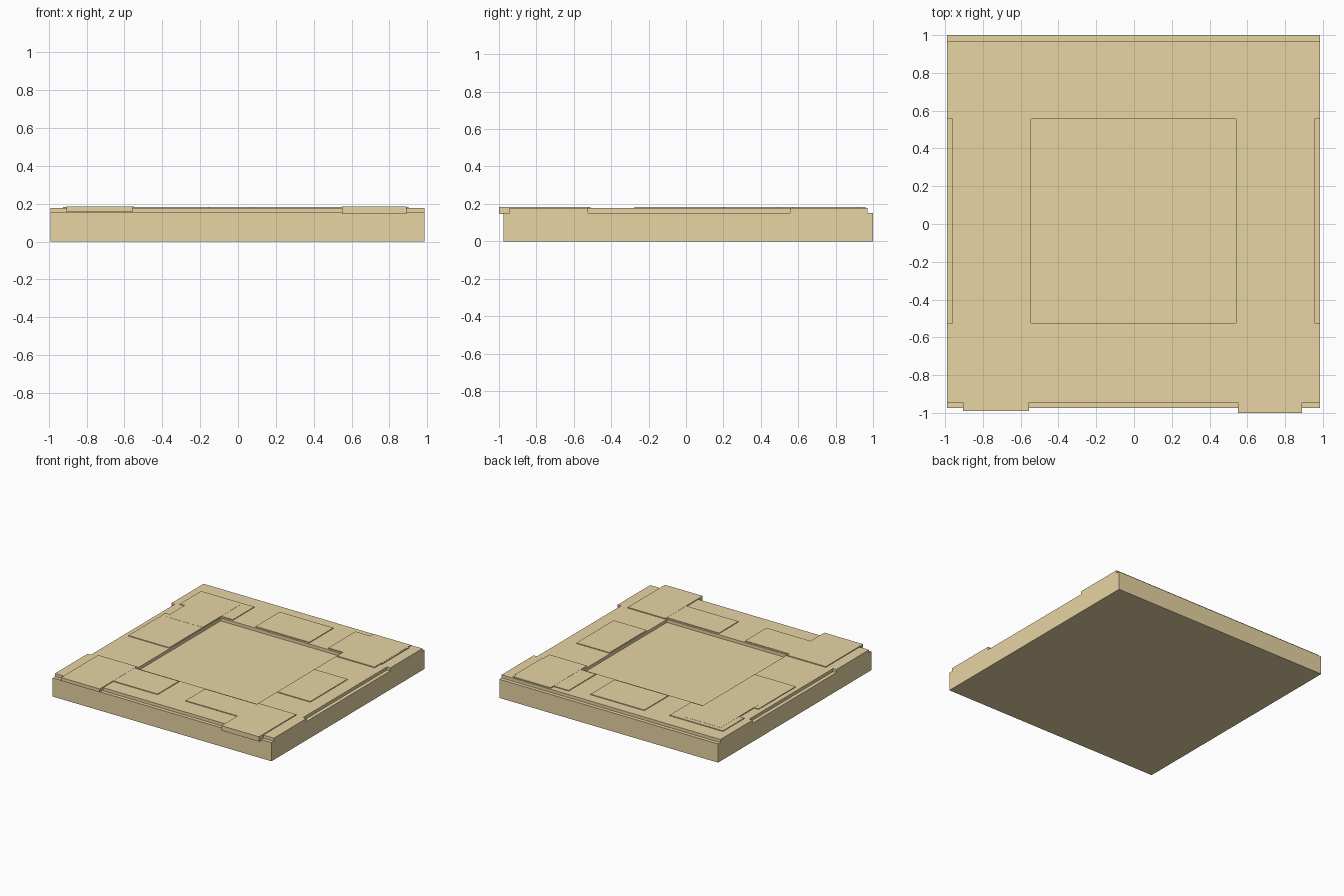
import bpy, bmesh
from mathutils import Vector

if "Cube" in bpy.data.objects:
    bpy.data.objects.remove(bpy.data.objects["Cube"])

mat = bpy.data.materials.new("tan")
mat.diffuse_color = (0.80, 0.66, 0.37, 1)
mat.use_nodes = True
mat.node_tree.nodes["Principled BSDF"].inputs["Base Color"].default_value = mat.diffuse_color


def box(name, x0, x1, y0, y1, z0, z1):
    bm = bmesh.new()
    bmesh.ops.create_cube(bm, size=1)
    bmesh.ops.scale(bm, vec=Vector((x1 - x0, y1 - y0, z1 - z0)), verts=bm.verts)
    bmesh.ops.translate(bm, vec=Vector(((x0 + x1) / 2, (y0 + y1) / 2, (z0 + z1) / 2)), verts=bm.verts)
    me = bpy.data.meshes.new(name)
    bm.to_mesh(me)
    bm.free()
    me.materials.append(mat)
    ob = bpy.data.objects.new(name, me)
    bpy.context.collection.objects.link(ob)
    return ob


# Base slab
box("base_slab", -0.99, 0.985, -0.975, 1.0, 0, 0.152)

# Raised border around the sunken centre
RING = 0.177
box("border_back", -0.99, 0.985, 0.555, 0.97, 0.15, RING)
box("border_front", -0.99, 0.985, -0.945, -0.525, 0.15, RING)
box("border_left", -0.96, -0.545, -0.525, 0.555, 0.15, RING)
box("border_right", 0.54, 0.955, -0.525, 0.555, 0.15, RING)

# Thin tiles lying on the border
tiles = [
    ("back_left_tile", -0.925, -0.445, 0.57, 0.845),
    ("back_mid_tile", -0.24, 0.245, 0.57, 0.88),
    ("back_right_tile", 0.415, 0.90, 0.57, 0.92),
    ("right_tile", 0.547, 0.845, -0.275, 0.205),
    ("left_tile", -0.92, -0.55, -0.10, 0.38),
    ("front_left_tile", -0.64, -0.155, -0.815, -0.54),
    ("front_right_tile", 0.08, 0.56, -0.79, -0.54),
]
for name, *r in tiles:
    box(name, *r, 0.16, 0.183)

# Corner tiles; the two front ones overhang the edge
box("corner_tile_front_right", 0.55, 0.89, -1.0, -0.52, 0.145, 0.184)
box("corner_tile_front_left", -0.905, -0.555, -0.99, -0.51, 0.157, 0.184)
box("corner_tile_back_right", 0.55, 0.89, 0.49, 0.96, 0.16, 0.184)
box("corner_tile_back_left", -0.88, -0.55, 0.33, 0.81, 0.16, 0.184)
